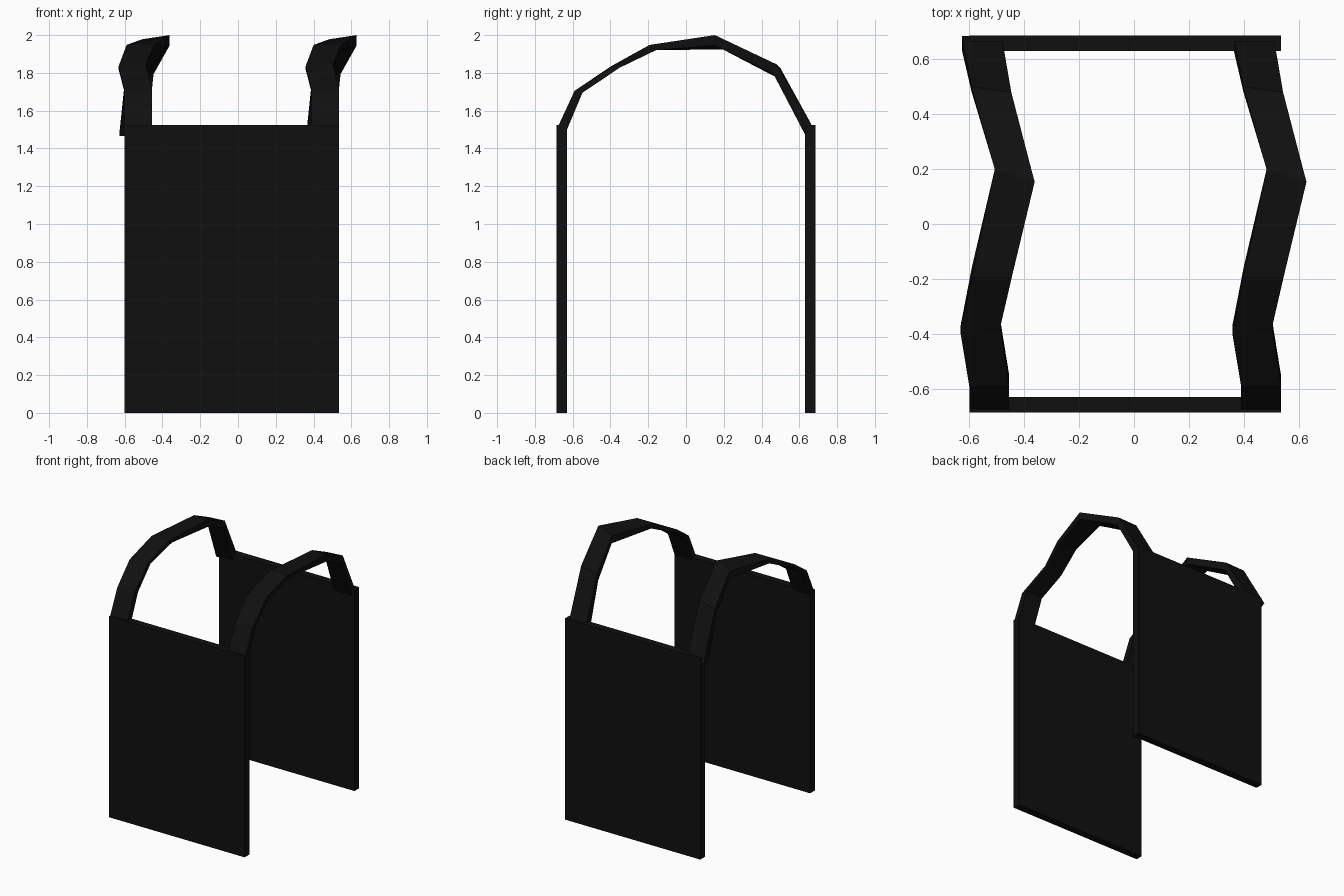
import bpy, bmesh

if "Cube" in bpy.data.objects:
    bpy.data.objects.remove(bpy.data.objects["Cube"])

black = bpy.data.materials.new("black")
black.diffuse_color = (0.005, 0.005, 0.005, 1)
black.use_nodes = True
black.node_tree.nodes["Principled BSDF"].inputs["Base Color"].default_value = black.diffuse_color


def finish(name, bm):
    bmesh.ops.recalc_face_normals(bm, faces=bm.faces[:])
    me = bpy.data.meshes.new(name)
    bm.to_mesh(me)
    bm.free()
    me.materials.append(black)
    ob = bpy.data.objects.new(name, me)
    bpy.context.collection.objects.link(ob)
    return ob


# Front and back boards
def board(name, y):
    bm = bmesh.new()
    bmesh.ops.create_cube(bm, size=1)
    for v in bm.verts:
        v.co.x = -0.032 + v.co.x * 1.136
        v.co.y = y + v.co.y * 0.056
        v.co.z = (v.co.z + 0.5) * 1.525
    finish(name, bm)


board("front_board", -0.658)
board("back_board", 0.658)

# Shoulder strap stations: left x, outer (y, z), inner (y, z), skew of the left edge (y, z)
STATIONS = [
    (-0.600, (-0.685, 1.500), (-0.630, 1.500), (0, 0)),
    (-0.600, (-0.590, 1.705), (-0.548, 1.695), (0, 0)),
    (-0.632, (-0.375, 1.845), (-0.350, 1.828), (-0.022, -0.010)),
    (-0.590, (-0.193, 1.948), (-0.155, 1.922), (0, 0)),
    (-0.507, (0.153, 2.000), (0.155, 1.945), (0.045, -0.022)),
    (-0.592, (0.480, 1.845), (0.463, 1.794), (0.020, -0.020)),
    (-0.627, (0.684, 1.490), (0.634, 1.466), (0, 0)),
]
WIDTH = 0.145


def strap(name, dx):
    bm = bmesh.new()
    rings = []
    for x, (oy, oz), (iy, iz), (sy, sz) in STATIONS:
        x += dx
        pts = [(x, oy + sy, oz + sz), (x + WIDTH, oy, oz),
               (x + WIDTH, iy, iz), (x, iy + sy, iz + sz)]
        rings.append([bm.verts.new(p) for p in pts])
    for a, b in zip(rings, rings[1:]):
        for i in range(4):
            j = (i + 1) % 4
            bm.faces.new((a[i], a[j], b[j], b[i]))
    bm.faces.new(rings[0])
    bm.faces.new(rings[-1])
    finish(name, bm)


strap("left_strap", 0)
strap("right_strap", 0.99)
